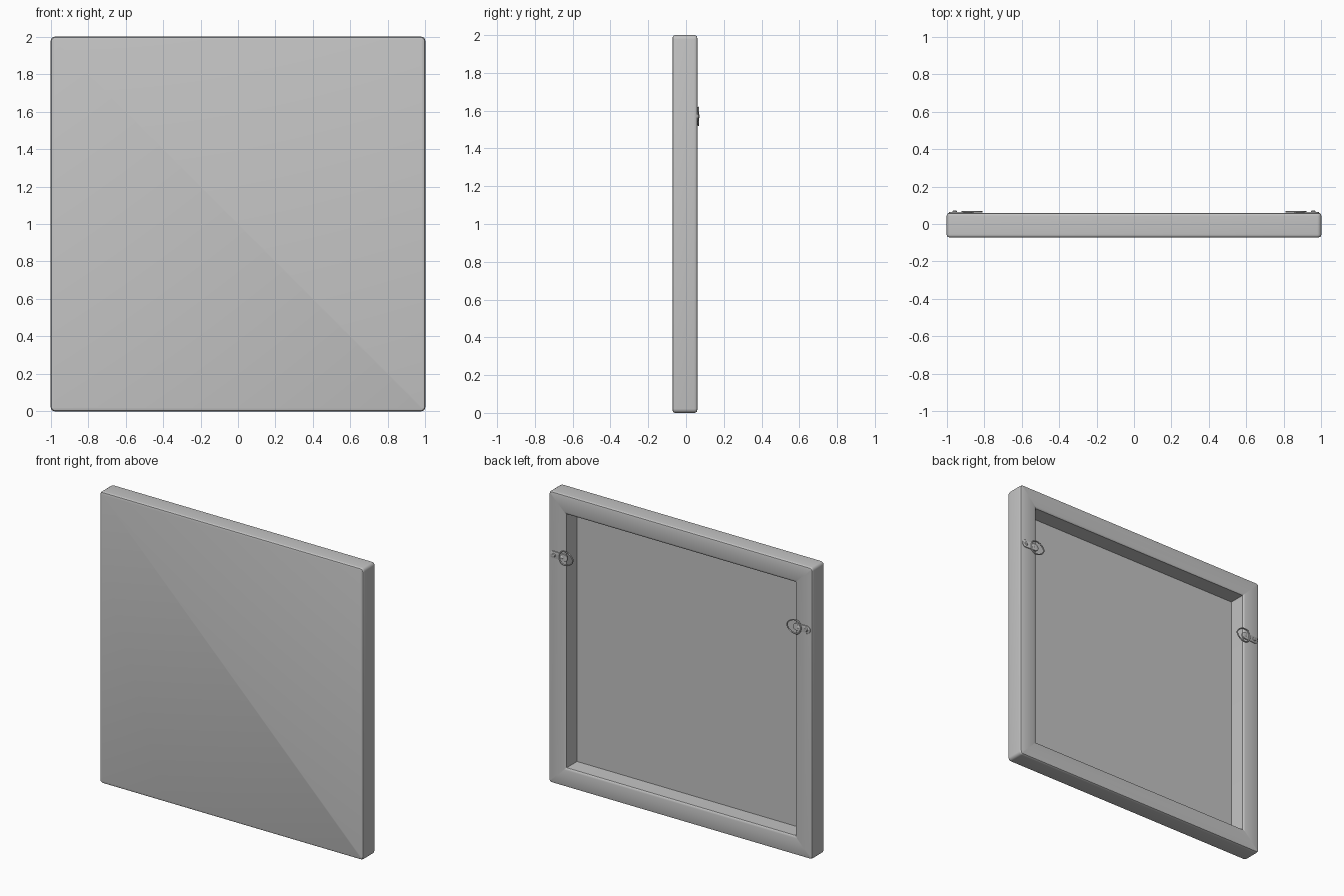
import bpy, bmesh, math
from mathutils import Vector

if "Cube" in bpy.data.objects:
    bpy.data.objects.remove(bpy.data.objects["Cube"])

grey = bpy.data.materials.new("canvas_grey")
grey.diffuse_color = (0.55, 0.55, 0.55, 1)
grey.use_nodes = True
grey.node_tree.nodes["Principled BSDF"].inputs["Base Color"].default_value = grey.diffuse_color


def finish(name, bm, angle=35):
    bmesh.ops.recalc_face_normals(bm, faces=bm.faces)
    me = bpy.data.meshes.new(name)
    bm.to_mesh(me)
    bm.free()
    ob = bpy.data.objects.new(name, me)
    bpy.context.collection.objects.link(ob)
    me.materials.append(grey)
    bpy.ops.object.select_all(action='DESELECT')
    ob.select_set(True)
    bpy.context.view_layer.objects.active = ob
    bpy.ops.object.shade_smooth_by_angle(angle=math.radians(angle))
    return ob


def bridge(bm, a, b):
    n = len(a)
    for i in range(n):
        bm.faces.new((a[i], a[(i + 1) % n], b[(i + 1) % n], b[i]))


def square_ring(bm, inset, y, seg=4):
    # rounded square outline, centred at z = 1
    h = 1 - inset
    r = max(0.022 - inset, 0.003)
    pts = []
    for k, (sx, sz) in enumerate(((1, 1), (-1, 1), (-1, -1), (1, -1))):
        for i in range(seg + 1):
            t = math.radians(90 * k + 90 * i / seg)
            pts.append(bm.verts.new((sx * (h - r) + r * math.cos(t), y,
                                     1 + sz * (h - r) + r * math.sin(t))))
    return pts


# stretched canvas: front, rolled edges, back bars, recessed back panel
profile = [(0.016, -0.072), (0.005, -0.069), (0.001, -0.063), (0, -0.055),
           (0, 0.042), (0.001, 0.050), (0.005, 0.057), (0.016, 0.060),
           (0.07, 0.060), (0.115, 0.058), (0.126, 0.055), (0.13, 0.050),
           (0.13, -0.062)]
bm = bmesh.new()
rings = [square_ring(bm, d, y) for d, y in profile]
for a, b in zip(rings, rings[1:]):
    bridge(bm, a, b)
bm.faces.new(rings[0])
bm.faces.new(rings[-1])
finish("stretched_canvas", bm)

HZ = 1.57  # height of the hangers


def disc_stack(name, outline, levels):
    # extruded outline: levels are (y, scale) about the outline centre
    bm = bmesh.new()
    c = sum((Vector(p) for p in outline), Vector((0, 0))) / len(outline)
    loops = []
    for y, s in levels:
        loops.append([bm.verts.new((c.x + (p[0] - c.x) * s, y, c.y + (p[1] - c.y) * s))
                      for p in outline])
    for a, b in zip(loops, loops[1:]):
        bridge(bm, a, b)
    bm.faces.new(loops[0])
    bm.faces.new(loops[-1])
    return finish(name, bm)


def arc(cx, r, a0, a1, n):
    return [(cx + r * math.cos(math.radians(a0 + (a1 - a0) * i / n)),
             HZ + r * math.sin(math.radians(a0 + (a1 - a0) * i / n))) for i in range(n + 1)]


for side, s in (("left", -1), ("right", 1)):
    # strap plate with rounded ends
    plate = arc(0.960, 0.027, -90, 90, 10) + arc(0.880, 0.024, 90, 270, 10)
    disc_stack(side + "_strap_plate", [(s * x, z) for x, z in plate],
               [(0.055, 1), (0.0635, 1), (0.065, 0.96)])
    # screw head and rivet
    for part, x, r, top in (("screw_head", 0.957, 0.013, 0.072), ("rivet", 0.897, 0.010, 0.069)):
        disc_stack(side + "_" + part, [(s * px, pz) for px, pz in arc(x, r, 0, 337.5, 15)],
                   [(0.062, 1), (0.066, 1), (top - 0.001, 0.7), (top, 0.4)])
    # hanging ring: egg-shaped wire loop
    bm = bmesh.new()
    n, m, wire = 32, 8, 0.0045
    path = []
    for i in range(n):
        t = 2 * math.pi * i / n
        path.append(Vector((s * (0.865 + 0.052 * math.cos(t)), 0.0655,
                            HZ + 0.046 * math.sin(t) * (1 + 0.2 * math.cos(t)))))
    loops = []
    for i, p in enumerate(path):
        tan = (path[(i + 1) % n] - path[i - 1]).normalized()
        side_v = tan.cross(Vector((0, 1, 0)))
        loops.append([bm.verts.new(p + wire * (math.cos(2 * math.pi * j / m) * side_v
                      + math.sin(2 * math.pi * j / m) * Vector((0, 1, 0)))) for j in range(m)])
    for i in range(n):
        bridge(bm, loops[i], loops[(i + 1) % n])
    finish(side + "_hanging_ring", bm, 60)
